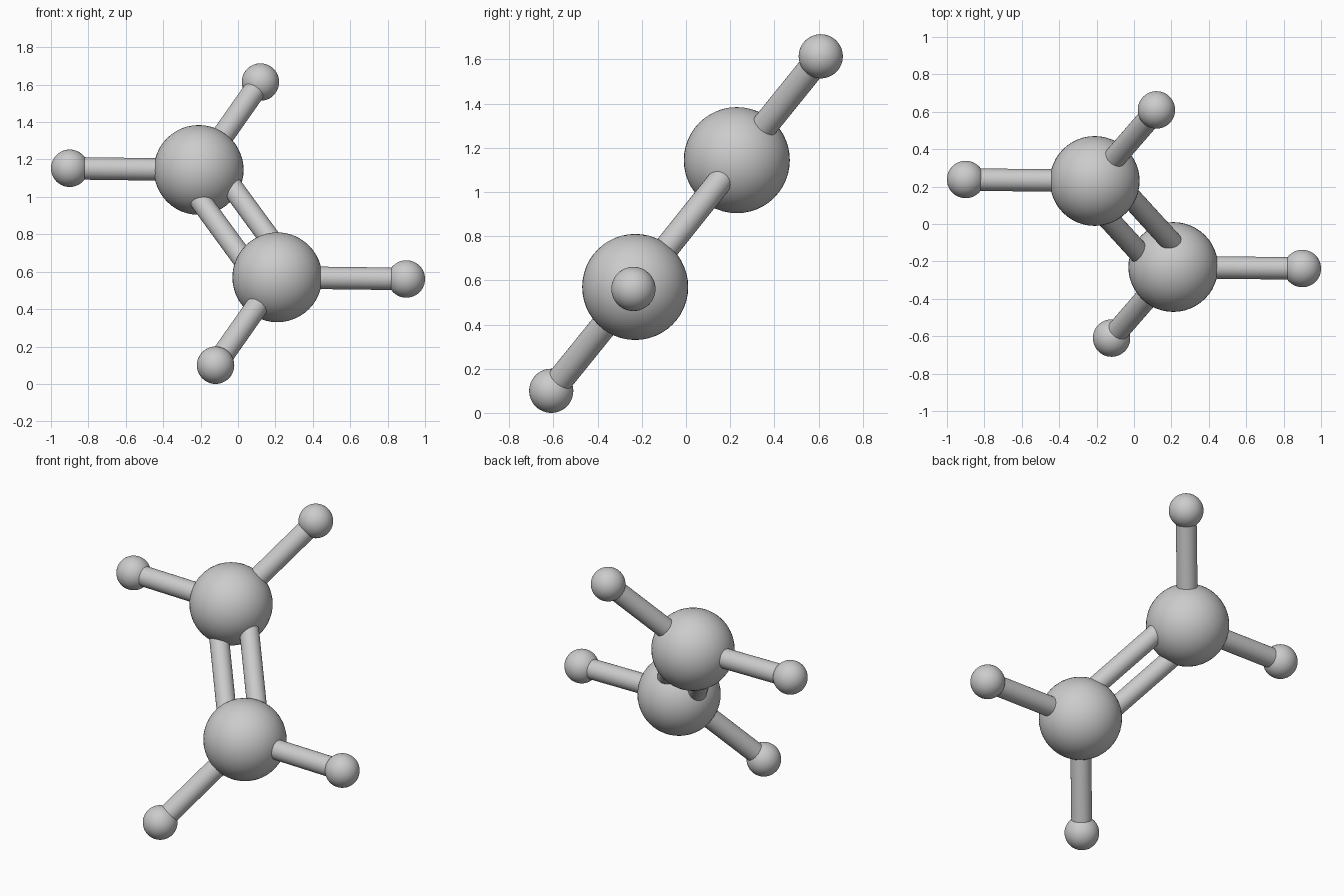
import bpy
from mathutils import Vector

if "Cube" in bpy.data.objects:
    bpy.data.objects.remove(bpy.data.objects["Cube"])

MID = Vector((0, 0, 0.857))      # molecule's point of symmetry
CARBON = Vector((-0.21, 0.23, 0.287))
HYDROGEN_SIDE = Vector((-0.90, 0.238, 0.296))
HYDROGEN_END = Vector((0.12, 0.61, 0.757))


def ball(name, centre, radius):
    bpy.ops.mesh.primitive_uv_sphere_add(segments=48, ring_count=24, radius=radius, location=MID + centre)
    ob = bpy.context.object
    ob.name = name
    bpy.ops.object.shade_smooth()


def rod(name, a, b, radius=0.06):
    d = b - a
    bpy.ops.mesh.primitive_cylinder_add(vertices=32, radius=radius, depth=d.length, location=MID + (a + b) / 2,
                                        rotation=d.to_track_quat('Z', 'Y').to_euler())
    ob = bpy.context.object
    ob.name = name
    bpy.ops.object.shade_smooth_by_angle()


# Two point-mirrored halves: large atom, two small atoms and their bonds
for side, s in (("upper", 1), ("lower", -1)):
    ball(f"{side}_carbon", CARBON * s, 0.24)
    for label, h in (("side", HYDROGEN_SIDE), ("end", HYDROGEN_END)):
        ball(f"{side}_{label}_hydrogen", h * s, 0.1)
        # single bonds stop just inside the small atom
        tip = h + (CARBON - h).normalized() * 0.05
        rod(f"{side}_{label}_bond", CARBON * s, tip * s)

# Double bond, offset within the plane of the molecule
across = (HYDROGEN_END - HYDROGEN_SIDE).normalized() * 0.097
for label, s in (("left", -1), ("right", 1)):
    rod(f"double_bond_{label}", CARBON + across * s, -CARBON + across * s, 0.057)
